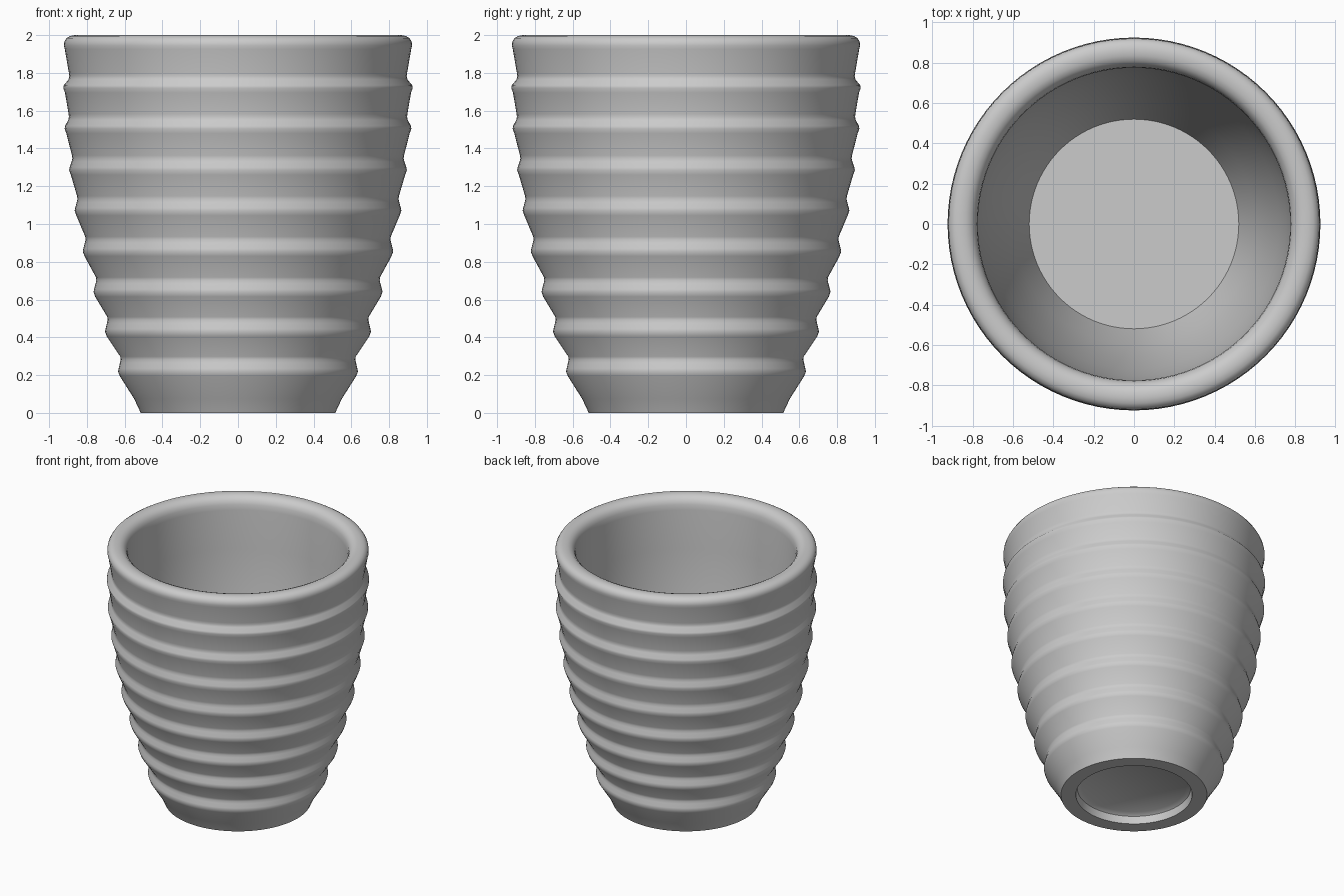
import bpy, bmesh, math

if "Cube" in bpy.data.objects:
    bpy.data.objects.remove(bpy.data.objects["Cube"])

SEG = 96

# Outer ridges: (height of the crest, crest radius, neck radius just above)
ridges = [(0.22, 0.635, 0.621), (0.43, 0.704, 0.69), (0.64, 0.765, 0.75),
          (0.855, 0.822, 0.807), (1.07, 0.865, 0.85), (1.285, 0.894, 0.877),
          (1.505, 0.918, 0.895), (1.72, 0.925, 0.893)]

# Underside recess and foot
profile = [(0.37, 0.075), (0.40, 0.055), (0.41, 0.0), (0.515, 0.0), (0.55, 0.075)]

# Ridged outer wall
for z, crest, neck in ridges:
    profile += [(crest - 0.009, z - 0.025), (crest, z), (crest - 0.003, z + 0.015),
                (neck + 0.004, z + 0.045), (neck, z + 0.062), (neck + 0.002, z + 0.078)]

# Rounded rim
profile += [(0.917, 1.925), (0.922, 1.945), (0.919, 1.966), (0.908, 1.984),
            (0.89, 1.995), (0.865, 2.0), (0.835, 1.998), (0.81, 1.988),
            (0.79, 1.968), (0.779, 1.94), (0.775, 1.90)]

# Smooth inner wall down to the floor
profile += [(0.773, 1.6), (0.755, 1.3), (0.72, 1.0), (0.665, 0.7),
            (0.60, 0.42), (0.52, 0.18)]


def lathe(name, points, mat):
    """Revolve a profile about z and cap both open ends."""
    bm = bmesh.new()
    rings = []
    for r, z in points:
        rings.append([bm.verts.new((r * math.cos(2 * math.pi * i / SEG),
                                    r * math.sin(2 * math.pi * i / SEG), z))
                      for i in range(SEG)])
    for a, b in zip(rings, rings[1:]):
        for i in range(SEG):
            j = (i + 1) % SEG
            bm.faces.new((a[i], a[j], b[j], b[i]))
    bm.faces.new(list(reversed(rings[0])))
    bm.faces.new(rings[-1])
    bmesh.ops.recalc_face_normals(bm, faces=bm.faces)
    me = bpy.data.meshes.new(name)
    bm.to_mesh(me)
    bm.free()
    me.materials.append(mat)
    ob = bpy.data.objects.new(name, me)
    bpy.context.collection.objects.link(ob)
    return ob


grey = bpy.data.materials.new("light_grey")
grey.diffuse_color = (0.6, 0.6, 0.6, 1.0)
grey.use_nodes = True
grey.node_tree.nodes["Principled BSDF"].inputs["Base Color"].default_value = grey.diffuse_color

pot = lathe("ridged_pot", profile, grey)
bpy.context.view_layer.objects.active = pot
pot.select_set(True)
bpy.ops.object.shade_smooth_by_angle(angle=math.radians(42))
